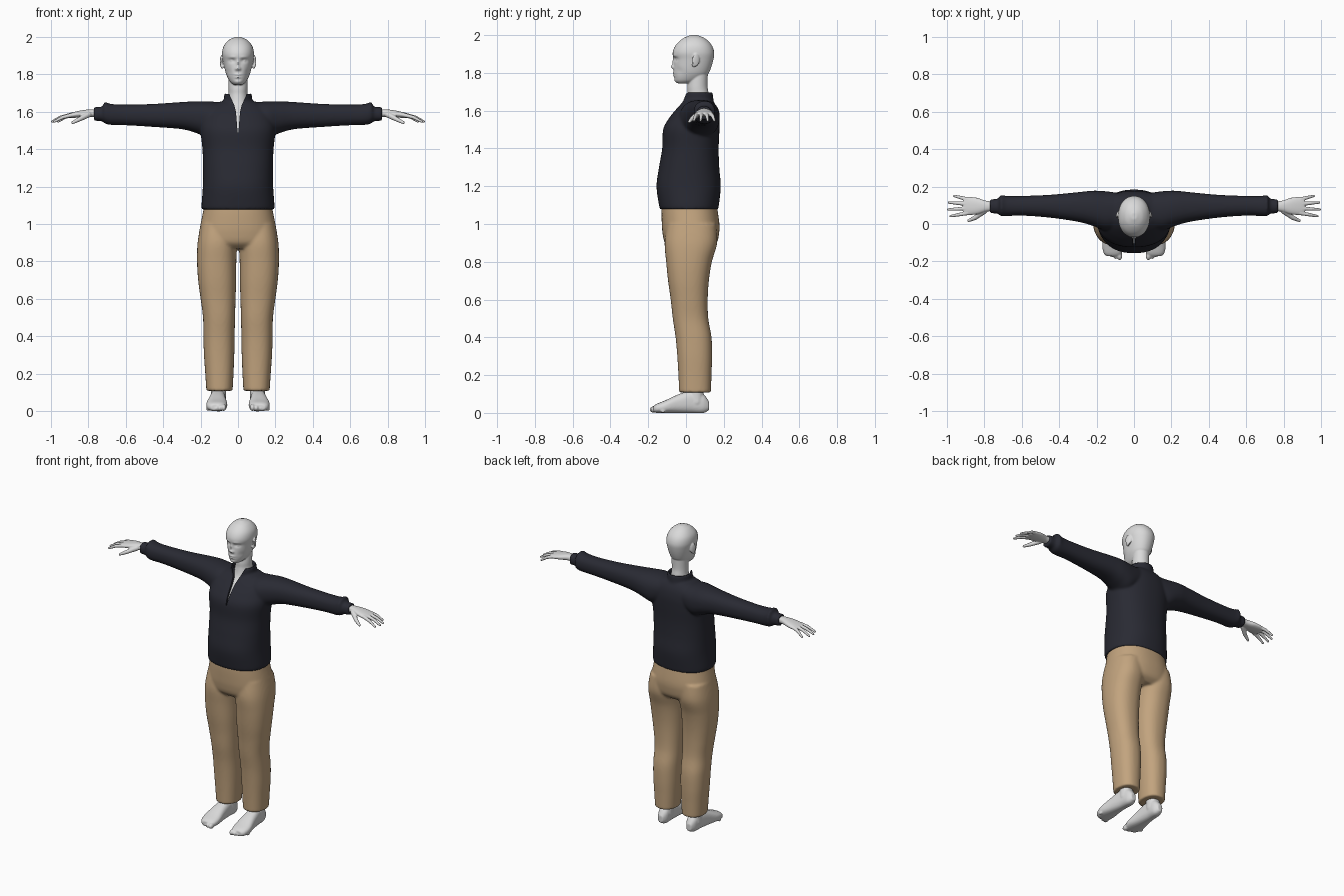
import bpy
import bmesh
import math
from mathutils import Vector, Matrix

cube = bpy.data.objects.get("Cube")
if cube:
    bpy.data.objects.remove(cube, do_unlink=True)


def material(name, rgb):
    mat = bpy.data.materials.new(name)
    mat.use_nodes = True
    mat.diffuse_color = (*rgb, 1)
    mat.node_tree.nodes["Principled BSDF"].inputs["Base Color"].default_value = (*rgb, 1)
    return mat


skin = material("pale grey skin", (0.7, 0.7, 0.7))
navy = material("dark navy cloth", (0.022, 0.023, 0.033))
tan = material("tan cloth", (0.54, 0.37, 0.21))

AXES = {"x": (0, 1, 2), "y": (1, 0, 2), "z": (1, 2, 0)}


def spline(rows, sub):
    """Smoothly interpolate between the given cross-sections."""
    out = []
    last = len(rows) - 1
    for i in range(last):
        quad = [rows[max(0, min(last, i + k))] for k in (-1, 0, 1, 2)]
        for s in range(sub):
            t = s / sub
            out.append([b + 0.5 * t * (c - a + t * (2 * a - 5 * b + 4 * c - d
                        + t * (3 * (b - c) + d - a))) for a, b, c, d in zip(*quad)])
    return out + [list(rows[-1])]


def loft(bm, rows, axis="z", side=1, power=2.3, segs=64, sub=6):
    """Skin rounded sections (position, low u, high u, low v, high v)."""
    rings = []
    for t, u0, u1, v0, v1 in spline(rows, sub):
        ring = []
        for k in range(segs):
            ang = math.tau * k / segs
            c, s = math.cos(ang), math.sin(ang)
            u = (u0 + u1) / 2 + (u1 - u0) / 2 * math.copysign(abs(c) ** (2 / power), c)
            v = (v0 + v1) / 2 + (v1 - v0) / 2 * math.copysign(abs(s) ** (2 / power), s)
            x, y, z = [(t, u, v)[j] for j in AXES[axis]]
            ring.append(bm.verts.new((x * side, y, z)))
        rings.append(ring)
    for a, b in zip(rings, rings[1:]):
        for k in range(segs):
            n = (k + 1) % segs
            bm.faces.new((a[k], a[n], b[n], b[k]))
    bm.faces.new(rings[0])
    bm.faces.new(rings[-1])
    return [v for ring in rings for v in ring]


def symmetric(rows):
    return [(z, -w, w, front, back) for z, w, front, back in rows]


def ball(bm, centre, size, turn=0.0):
    mat = Matrix.Translation(centre) @ Matrix.Rotation(turn, 4, "Z") @ Matrix.Diagonal((*size, 1))
    bmesh.ops.create_uvsphere(bm, u_segments=24, v_segments=16, radius=1, matrix=mat)


def limb(bm, points, radii):
    """Tapered, round-jointed chain through the points."""
    for p, r in zip(points, radii):
        ball(bm, p, (r, r, r))
    for a, b, ra, rb in zip(points, points[1:], radii, radii[1:]):
        a, b = Vector(a), Vector(b)
        turn = (b - a).to_track_quat("Z", "Y").to_matrix().to_4x4()
        bmesh.ops.create_cone(bm, cap_ends=True, segments=20, radius1=ra, radius2=rb,
                              depth=(b - a).length,
                              matrix=Matrix.Translation((a + b) / 2) @ turn)


def finish(bm, name, mat, voxel=0.0, smooth=0):
    bmesh.ops.recalc_face_normals(bm, faces=bm.faces)
    mesh = bpy.data.meshes.new(name)
    bm.to_mesh(mesh)
    bm.free()
    obj = bpy.data.objects.new(name, mesh)
    bpy.context.collection.objects.link(obj)
    if mat:
        mesh.materials.append(mat)
    if voxel:
        fuse = obj.modifiers.new("Fuse", "REMESH")
        fuse.mode = "VOXEL"
        fuse.voxel_size = voxel
        fuse.use_smooth_shade = True
        relax = obj.modifiers.new("Relax", "SMOOTH")
        relax.factor = 0.5
        relax.iterations = smooth
    return obj


# Head: skull loft, sculpted face, eyes, ears
bm = bmesh.new()
skull = loft(bm, symmetric([
    (1.745, .024, -.045, .03), (1.76, .042, -.058, .07), (1.79, .059, -.064, .113),
    (1.82, .069, -.065, .13), (1.87, .079, -.064, .145), (1.91, .085, -.07, .149),
    (1.95, .077, -.052, .134), (1.983, .05, -.015, .1), (2.0, .015, .025, .06)]),
    power=2.15, segs=120, sub=12)
FACE = [  # x, z, width, height, push along y
    (.032, 1.873, .016, .010, .010), (.03, 1.892, .024, .007, -.004),
    (0, 1.858, .008, .022, -.009), (0, 1.832, .011, .010, -.015),
    (.011, 1.828, .006, .006, -.006), (0, 1.798, .018, .005, -.007),
    (0, 1.784, .016, .005, -.006), (0, 1.791, .020, .003, .004),
    (0, 1.775, .016, .005, .003), (0, 1.758, .018, .010, -.004),
    (.05, 1.81, .014, .020, .005)]
for v in skull:
    if v.co.y < 0.02:
        x, z = abs(v.co.x), v.co.z
        v.co.y += sum(push * math.exp(-((x - bx) / w) ** 2 - ((z - bz) / h) ** 2)
                      for bx, bz, w, h, push in FACE)
for side in (1, -1):
    ball(bm, (side * .031, -.041, 1.872), (.013, .012, .010))
    ball(bm, (side * .088, .052, 1.868), (.007, .021, .034), side * .35)
    ball(bm, (side * .084, .042, 1.842), (.007, .010, .014))
# Neck and upper chest
loft(bm, symmetric([
    (1.42, .1, -.1, .12), (1.5, .1, -.106, .12), (1.55, .095, -.08, .12),
    (1.6, .08, -.04, .125), (1.64, .062, -.008, .125), (1.69, .051, .006, .12),
    (1.73, .05, .008, .114), (1.8, .05, .02, .116)]), power=2)
finish(bm, "head_and_neck", skin, .004, 3)

# Jacket: body, collar and sleeves fused together
bm = bmesh.new()
loft(bm, symmetric([
    (1.078, .193, -.137, .17), (1.1, .195, -.143, .174), (1.2, .188, -.156, .184),
    (1.3, .187, -.143, .176), (1.4, .19, -.126, .173), (1.5, .2, -.121, .177),
    (1.56, .19, -.09, .177), (1.61, .17, -.05, .167), (1.645, .12, -.017, .147),
    (1.657, .08, 0, .125)]))
loft(bm, symmetric([
    (1.6, .09, -.035, .155), (1.65, .078, -.02, .146), (1.695, .073, -.014, .141),
    (1.698, .064, -.003, .132), (1.66, .058, .0, .128)]), power=2, sub=4)
for side in (1, -1):
    loft(bm, [
        (.08, -.02, .165, 1.5, 1.65), (.15, -.035, .175, 1.46, 1.655),
        (.22, -.01, .178, 1.485, 1.656), (.3, .012, .17, 1.507, 1.652),
        (.45, .034, .156, 1.519, 1.642), (.6, .045, .15, 1.528, 1.638),
        (.68, .042, .15, 1.53, 1.642), (.712, .042, .154, 1.538, 1.652),
        (.728, .055, .135, 1.55, 1.627), (.77, .057, .133, 1.552, 1.625)],
        "x", side)
jacket = finish(bm, "jacket", navy, .008, 5)

# Front opening cut through collar and chest
bm = bmesh.new()
half = [(.002, 1.49), (.011, 1.6), (.02, 1.635), (.058, 1.72)]
outline = half + [(-x, z) for x, z in reversed(half)]
face = bm.faces.new([bm.verts.new((x, -.3, z)) for x, z in outline])
grown = bmesh.ops.extrude_face_region(bm, geom=[face])["geom"]
bmesh.ops.translate(bm, vec=(0, .33, 0),
                    verts=[g for g in grown if isinstance(g, bmesh.types.BMVert)])
cutter = finish(bm, "opening_cutter", None)
cutter.hide_render = True
cutter.display_type = "WIRE"
cutter.hide_set(True)
opening = jacket.modifiers.new("Opening", "BOOLEAN")
opening.operation = "DIFFERENCE"
opening.solver = "EXACT"
opening.object = cutter

# Trousers: hips and legs fused together
bm = bmesh.new()
loft(bm, symmetric([
    (1.14, .175, -.12, .155), (1.08, .184, -.129, .166), (1.0, .2, -.128, .177),
    (.95, .208, -.124, .175), (.9, .212, -.112, .163), (.87, .2, -.08, .13)]))
for side in (1, -1):
    loft(bm, [
        (1.0, .005, .2, -.1, .16), (.9, .005, .216, -.113, .165),
        (.8, .009, .219, -.105, .137), (.7, .01, .213, -.095, .121),
        (.6, .013, .2, -.081, .115), (.5, .016, .187, -.07, .118),
        (.4, .018, .185, -.055, .135), (.3, .02, .182, -.046, .138),
        (.2, .024, .175, -.04, .135), (.108, .029, .169, -.036, .132)],
        "z", side)
finish(bm, "trousers", tan, .008, 5)

# Hands and feet
FINGERS = [  # knuckle x, y, tip x, y
    (.89, .058, .982, .042), (.9, .083, .994, .077),
    (.9, .108, .99, .115), (.89, .132, .962, .15)]
for side, label in ((1, "left"), (-1, "right")):
    bm = bmesh.new()
    loft(bm, [
        (.74, .07, .12, 1.568, 1.612), (.79, .066, .124, 1.573, 1.613),
        (.84, .052, .14, 1.57, 1.607), (.89, .048, .145, 1.567, 1.596),
        (.912, .056, .138, 1.57, 1.589)], "x", side, segs=40)
    for kx, ky, tx, ty in FINGERS:
        limb(bm, [(side * kx, ky, 1.582), (side * (kx + tx) / 2, (ky + ty) / 2, 1.571),
                  (side * tx, ty, 1.548)], (.011, .0095, .0065))
    limb(bm, [(side * .8, .07, 1.585), (side * .848, .034, 1.56),
              (side * .884, .018, 1.542)], (.016, .012, .008))
    finish(bm, label + "_hand", skin, .0035, 2)

    bm = bmesh.new()
    loft(bm, [
        (-.172, .08, .145, .004, .036), (-.155, .064, .162, .0, .048),
        (-.11, .057, .17, -.001, .066), (-.04, .064, .157, -.001, .098),
        (.03, .068, .146, -.001, .118), (.09, .07, .138, -.001, .1),
        (.122, .088, .122, .015, .06)], "y", side, power=2.5, segs=48)
    for k in range(5):
        r = .018 - .002 * k
        ball(bm, (side * (.077 + .021 * k), -.17 + .006 * k * k / 2, r), (r * .8, r * 1.3, r))
    limb(bm, [(side * .105, .055, .06), (side * .103, .05, .16)], (.042, .04))
    finish(bm, label + "_foot", skin, .005, 3)
